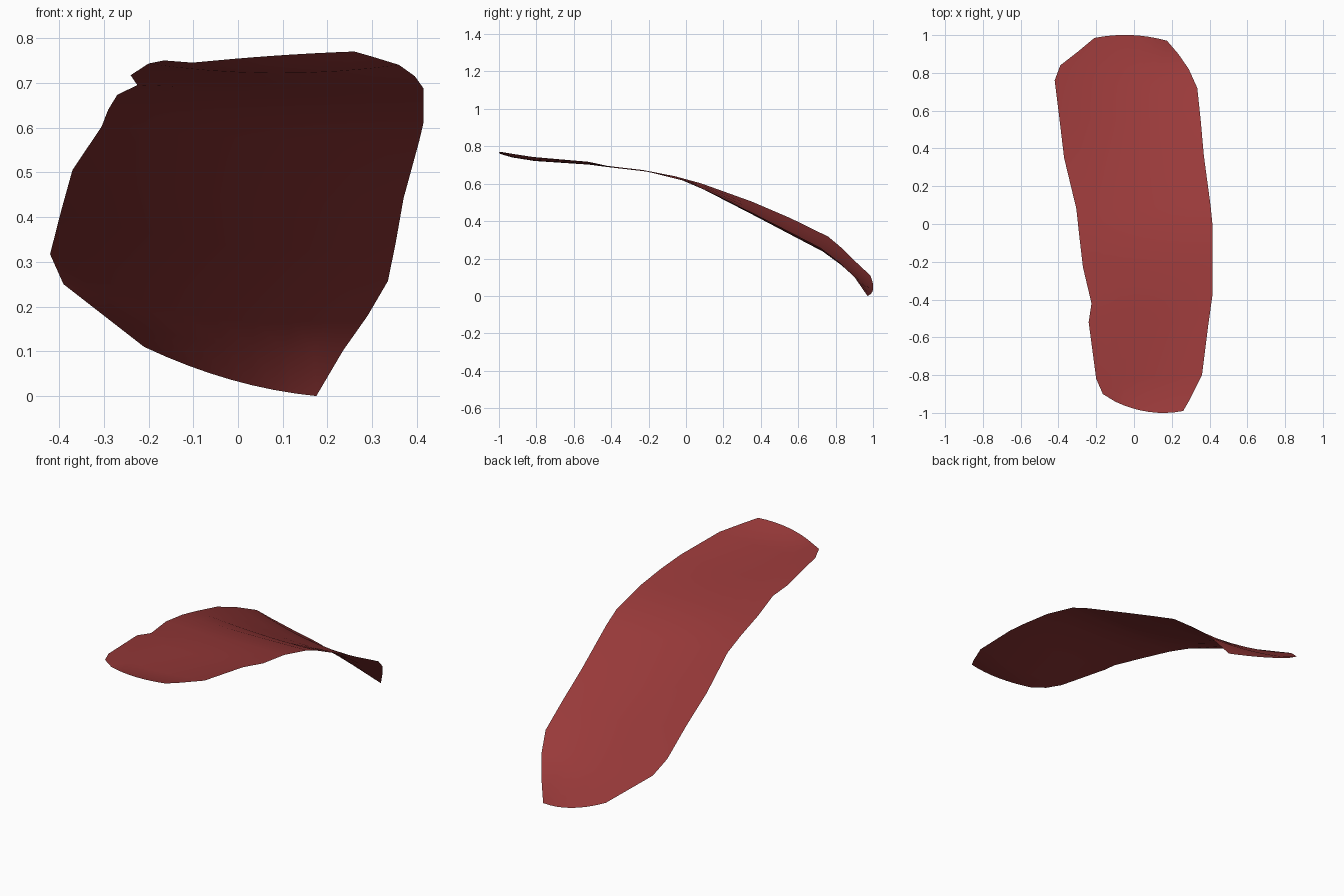
import bpy, bmesh
from mathutils import Vector

# Cross rows, front to back: left edge xyz, right edge xyz, sag at mid-width
ROWS = [
    (-0.10, -0.94, 0.745, 0.26, -0.99, 0.770, 0.003),
    (-0.165, -0.90, 0.750, 0.295, -0.93, 0.760, -0.015),
    (-0.20, -0.82, 0.743, 0.36, -0.80, 0.740, -0.020),
    (-0.24, -0.52, 0.717, 0.395, -0.52, 0.715, -0.014),
    (-0.225, -0.42, 0.695, 0.415, -0.38, 0.687, -0.004),
    (-0.27, -0.23, 0.673, 0.415, -0.20, 0.664, -0.002),
    (-0.29, -0.06, 0.640, 0.415, 0.00, 0.613, -0.004),
    (-0.305, 0.08, 0.602, 0.405, 0.10, 0.570, -0.012),
    (-0.37, 0.35, 0.505, 0.37, 0.36, 0.442, -0.032),
    (-0.395, 0.56, 0.415, 0.352, 0.56, 0.340, -0.042),
    (-0.42, 0.76, 0.317, 0.335, 0.72, 0.257, -0.045),
    (-0.39, 0.84, 0.250, 0.29, 0.82, 0.180, -0.038),
    (-0.30, 0.91, 0.180, 0.235, 0.90, 0.102, -0.025),
    (-0.21, 0.985, 0.110, 0.175, 0.97, 0.000, -0.018),
]
ACROSS = 8


def curved_row(row, bulge):
    left, right, sag = Vector(row[:3]), Vector(row[3:6]), row[6]
    pts = []
    for i in range(ACROSS + 1):
        t = i / ACROSS
        p = left.lerp(right, t)
        w = 4 * t * (1 - t)
        p.z = max(0, p.z + sag * w)
        p.y += bulge * w
        pts.append(p)
    return pts


# Curved sheet lofted through the rows, rounded at both ends
bm = bmesh.new()
last = len(ROWS) - 1
bulges = {0: -0.03, 1: -0.012, last - 1: 0.008, last: 0.023}
grid = [[bm.verts.new(p) for p in curved_row(r, bulges.get(i, 0))]
        for i, r in enumerate(ROWS)]
for a, b in zip(grid, grid[1:]):
    for j in range(ACROSS):
        bm.faces.new((a[j], a[j + 1], b[j + 1], b[j]))
mesh = bpy.data.meshes.new("curved_sheet")
bm.to_mesh(mesh)
bm.free()
mesh.shade_smooth()

# Dark red colour
mat = bpy.data.materials.new("dark_red")
mat.diffuse_color = (0.32, 0.042, 0.042, 1)
mesh.materials.append(mat)
bpy.context.collection.objects.link(bpy.data.objects.new("curved_sheet", mesh))
